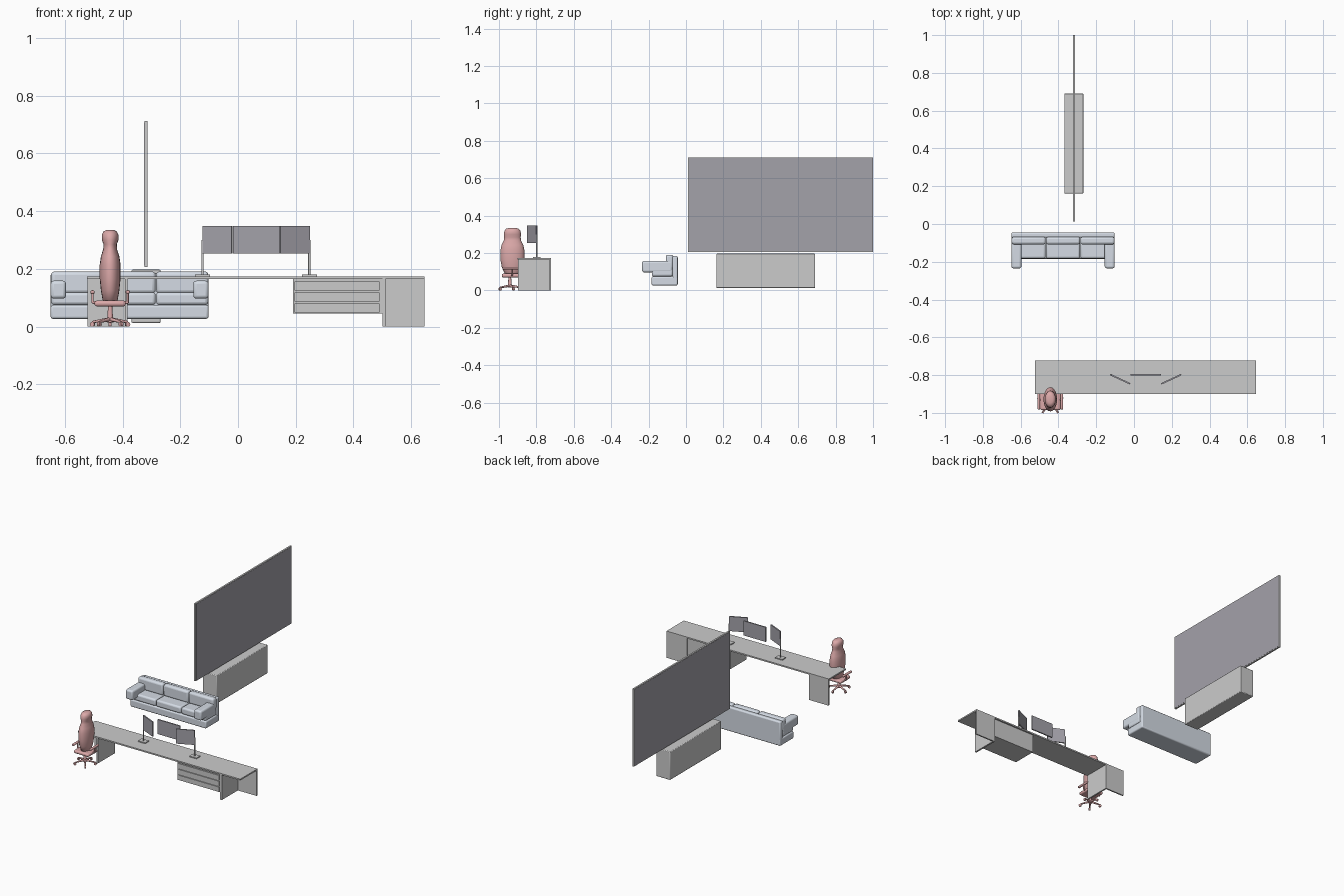
import bpy, bmesh
from math import sin, cos, pi, radians, atan2, hypot
from mathutils import Matrix, Vector

if "Cube" in bpy.data.objects:
    bpy.data.objects.remove(bpy.data.objects["Cube"])


def material(name, rgb):
    m = bpy.data.materials.new(name)
    m.diffuse_color = (*rgb, 1)
    m.use_nodes = True
    m.node_tree.nodes["Principled BSDF"].inputs["Base Color"].default_value = m.diffuse_color
    return m


sofa_mat = material("sofa_fabric", (0.66, 0.71, 0.78))
chair_mat = material("chair_fabric", (0.72, 0.40, 0.40))
screen_mat = material("screen", (0.37, 0.36, 0.40))


def finish(name, bm, mat=None, bevel=0, segs=3, smooth=False):
    me = bpy.data.meshes.new(name)
    bmesh.ops.recalc_face_normals(bm, faces=bm.faces)
    bm.to_mesh(me)
    bm.free()
    ob = bpy.data.objects.new(name, me)
    bpy.context.collection.objects.link(ob)
    if mat:
        me.materials.append(mat)
    if bevel:
        b = ob.modifiers.new("bevel", "BEVEL")
        b.width, b.segments = bevel, segs
    if bevel or smooth:
        bpy.ops.object.select_all(action="DESELECT")
        ob.select_set(True)
        bpy.context.view_layer.objects.active = ob
        bpy.ops.object.shade_smooth_by_angle(angle=radians(40))
    return ob


def box(name, x, y, z, mat=None, bevel=0, segs=3):
    """Box from (min, max) ranges on each axis."""
    bm = bmesh.new()
    size = [r[1] - r[0] for r in (x, y, z)]
    mid = [(r[1] + r[0]) / 2 for r in (x, y, z)]
    bmesh.ops.create_cube(bm, size=1, matrix=Matrix.Translation(mid) @ Matrix.Diagonal((*size, 1)))
    return finish(name, bm, mat, bevel, segs)


def rod(name, a, b, r1, r2=None, mat=None, sides=16):
    """Tapered round rod between two points."""
    a, b = Vector(a), Vector(b)
    bm = bmesh.new()
    rot = (b - a).to_track_quat("Z", "Y").to_matrix().to_4x4()
    bmesh.ops.create_cone(bm, cap_ends=True, segments=sides, radius1=r1, radius2=r2 or r1,
                          depth=(b - a).length, matrix=Matrix.Translation((a + b) / 2) @ rot)
    return finish(name, bm, mat, smooth=True)


# Wall screen and low cabinet
box("wall_screen_frame", (-0.324, -0.313), (0.012, 1.0), (0.207, 0.712))
for sx, x in (("left", -0.325), ("right", -0.312)):
    box("wall_screen_panel_" + sx, (x - 0.0005, x + 0.0005), (0.016, 0.996), (0.211, 0.708), screen_mat)
box("low_cabinet", (-0.369, -0.268), (0.162, 0.691), (0.013, 0.197), bevel=0.004, segs=2)

# Sofa
SX0, SX1 = -0.649, -0.102
box("sofa_base", (SX0, SX1), (-0.184, -0.044), (0.027, 0.075), sofa_mat, 0.008)
box("sofa_back", (SX0, SX1), (-0.072, -0.044), (0.027, 0.185), sofa_mat, 0.008)
w = (SX1 - SX0) / 3
for i in range(3):
    x = (SX0 + i * w + 0.001, SX0 + (i + 1) * w - 0.001)
    box(f"seat_cushion_{i}", x, (-0.183, -0.07), (0.075, 0.119), sofa_mat, 0.011)
    box(f"back_cushion_{i}", x, (-0.108, -0.068), (0.115, 0.191), sofa_mat, 0.012)
for side, x in (("left", (SX0, SX0 + 0.053)), ("right", (SX1 - 0.053, SX1))):
    box("sofa_arm_" + side, x, (-0.235, -0.072), (0.097, 0.159), sofa_mat, 0.011)

# Desk top and its L-shaped end supports
Y0, Y1 = -0.90, -0.722
for name, x in (("desk_top_left", (-0.523, -0.386)), ("desk_top_middle", (-0.386, 0.502)),
                ("desk_top_right", (0.502, 0.646))):
    box(name, x, (Y0, Y1), (0.165, 0.174))
box("left_side_panel", (-0.392, -0.382), (Y0 + 0.003, Y1), (0, 0.165))
box("left_back_panel", (-0.522, -0.386), (Y1 - 0.009, Y1), (0, 0.165))
box("right_side_panel", (0.50, 0.511), (Y0 + 0.003, Y1), (0, 0.165))
box("right_back_panel", (0.511, 0.646), (Y1 - 0.009, Y1), (0, 0.165))

# Drawer unit
box("drawer_case", (0.19, 0.50), (Y0 + 0.008, Y1 - 0.01), (0.045, 0.165))
for i in range(3):
    z = 0.049 + i * 0.038
    box(f"drawer_front_{i}", (0.196, 0.491), (Y0 + 0.002, Y0 + 0.009), (z, z + 0.031))


# Monitors: one flat in the middle, two angled at the sides
def monitor(name, a, b):
    dx, dy = b[0] - a[0], b[1] - a[1]
    h = hypot(dx, dy) / 2
    rot = Matrix.Rotation(atan2(dy, dx), 4, "Z")
    mid = ((a[0] + b[0]) / 2, (a[1] + b[1]) / 2, 0)
    ob = box(name, (-h, h), (-0.004, 0.004), (0.253, 0.348), screen_mat)
    ob.matrix_world = Matrix.Translation(mid) @ rot


monitor("monitor_left", (-0.122, -0.799), (-0.020, -0.846))
monitor("monitor_middle", (-0.018, -0.798), (0.143, -0.798))
monitor("monitor_right", (0.145, -0.846), (0.247, -0.799))
for side, x in (("left", -0.123), ("right", 0.247)):
    box("stand_foot_" + side, (x - 0.026, x + 0.026), (-0.817, -0.778), (0.174, 0.180))
    rod("stand_post_" + side, (x, -0.798, 0.178), (x, -0.798, 0.30), 0.004)

# Chair: lofted elliptical backrest (z, half width x, half depth y)
CX, CY = -0.443, -0.928
profile = [(0.085, 0.020, 0.030), (0.092, 0.026, 0.042), (0.125, 0.032, 0.057), (0.165, 0.036, 0.064),
           (0.215, 0.036, 0.064), (0.243, 0.032, 0.058), (0.268, 0.024, 0.046), (0.285, 0.023, 0.044),
           (0.300, 0.029, 0.046), (0.318, 0.029, 0.043), (0.330, 0.023, 0.034), (0.334, 0.014, 0.020)]
N = 20
bm = bmesh.new()
rings = [[bm.verts.new((CX + a * cos(2 * pi * k / N), CY + b * sin(2 * pi * k / N), z)) for k in range(N)]
         for z, a, b in profile]
for r, s in zip(rings, rings[1:]):
    for k in range(N):
        bm.faces.new((r[k], r[(k + 1) % N], s[(k + 1) % N], s[k]))
bm.faces.new(rings[0])
bm.faces.new(rings[-1])
finish("chair_backrest", bm, chair_mat, smooth=True)

# Chair seat, arms, post and star base with casters
box("chair_seat", (CX - 0.054, CX + 0.054), (-0.985, -0.885), (0.070, 0.090), chair_mat, 0.008)
for side, s in (("left", -1), ("right", 1)):
    x = CX + s * 0.061
    rod("arm_bracket_" + side, (CX + s * 0.04, -0.93, 0.082), (x, -0.93, 0.084), 0.005, mat=chair_mat)
    rod("arm_post_" + side, (x, -0.93, 0.081), (x, -0.93, 0.118), 0.004, mat=chair_mat)
    box("arm_rest_" + side, (x - 0.007, x + 0.007), (-0.982, -0.892), (0.113, 0.126), chair_mat, 0.005)
BY = -0.942
rod("chair_post", (CX, BY, 0.015), (CX, BY, 0.075), 0.011, 0.007, chair_mat)
for i in range(5):
    a = pi / 2 + i * 2 * pi / 5
    px, py = CX + 0.064 * cos(a), BY + 0.064 * sin(a)
    rod(f"base_arm_{i}", (CX, BY, 0.026), (px, py, 0.016), 0.007, 0.004, chair_mat, 10)
    t = Vector((-sin(a), cos(a), 0)) * 0.005
    c = Vector((px, py, 0.008))
    rod(f"caster_{i}", c - t, c + t, 0.008, mat=chair_mat, sides=12)
